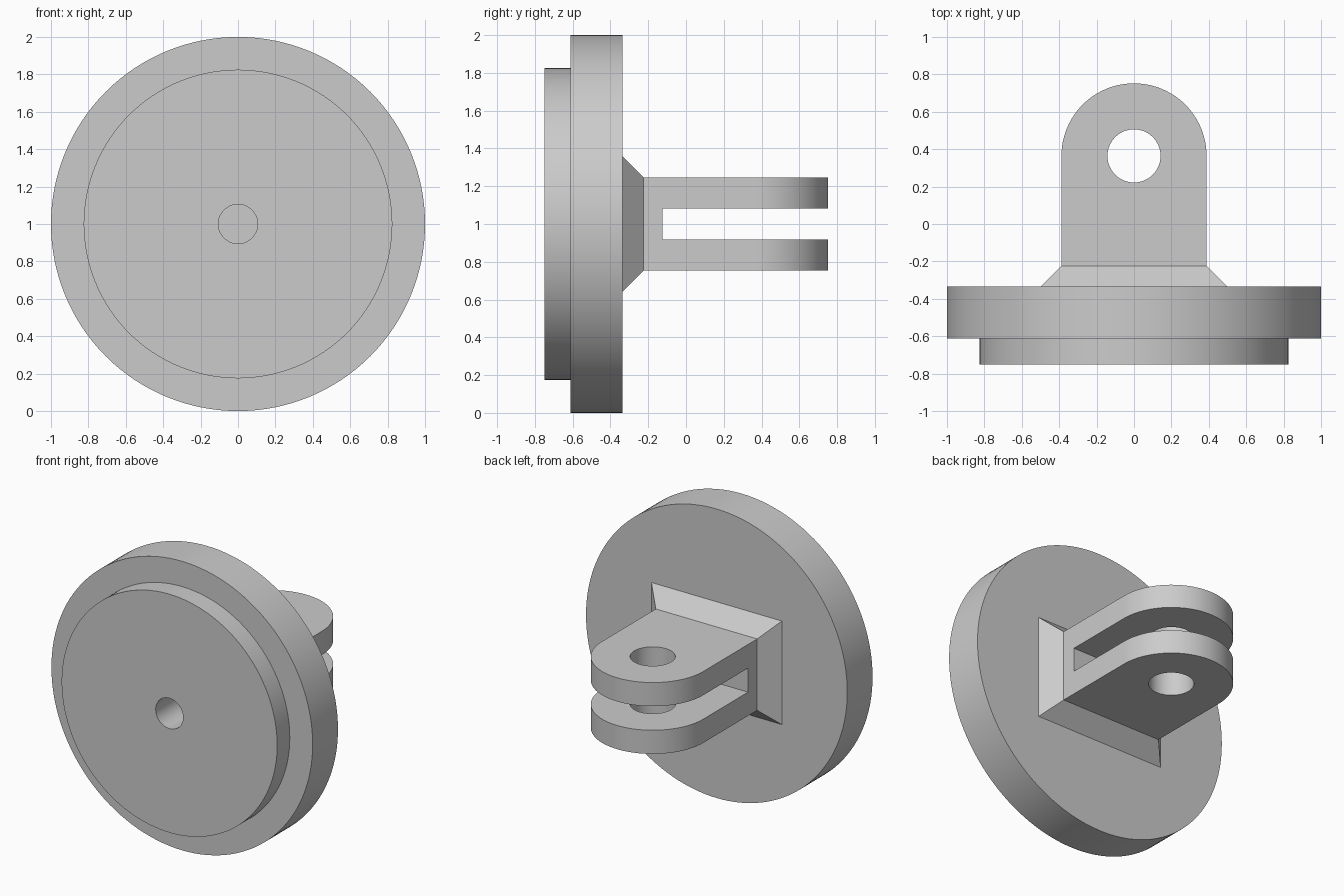
import bpy, bmesh
from math import sin, cos, pi, radians
from mathutils import Matrix, Vector

if "Cube" in bpy.data.objects:
    bpy.data.objects.remove(bpy.data.objects["Cube"])

grey = bpy.data.materials.new("plain grey")
grey.use_nodes = True
colour = (0.6, 0.6, 0.6, 1)
grey.diffuse_color = colour
grey.node_tree.nodes["Principled BSDF"].inputs["Base Color"].default_value = colour


def finish(bm, name):
    bmesh.ops.recalc_face_normals(bm, faces=bm.faces)
    mesh = bpy.data.meshes.new(name)
    bm.to_mesh(mesh)
    bm.free()
    mesh.materials.append(grey)
    obj = bpy.data.objects.new(name, mesh)
    bpy.context.collection.objects.link(obj)
    return obj


def activate(obj):
    bpy.ops.object.select_all(action='DESELECT')
    obj.select_set(True)
    bpy.context.view_layer.objects.active = obj


def smooth(obj):
    activate(obj)
    bpy.ops.object.shade_smooth_by_angle(angle=radians(30))


def cut(obj, cutter):
    mod = obj.modifiers.new("cut", 'BOOLEAN')
    mod.operation = 'DIFFERENCE'
    mod.solver = 'EXACT'
    mod.object = cutter
    activate(obj)
    bpy.ops.object.modifier_apply(modifier=mod.name)
    bpy.data.objects.remove(cutter)


MID = 1.0          # height of the shared axis
BACK = -0.335      # rear face of the disc

# Stepped disc with a blind centre hole, turned about the y axis
profile = [(0, -0.4), (0.105, -0.4), (0.105, -0.75), (0.825, -0.75),
           (0.825, -0.612), (1, -0.612), (1, BACK), (0, BACK)]
bm = bmesh.new()
verts = [bm.verts.new((r, y, MID)) for r, y in profile]
edges = [bm.edges.new(pair) for pair in zip(verts, verts[1:])]
bmesh.ops.spin(bm, geom=verts + edges, cent=(0, 0, MID), axis=(0, 1, 0),
               angle=2 * pi, steps=128)
bmesh.ops.remove_doubles(bm, verts=bm.verts, dist=0.0001)
smooth(finish(bm, "stepped_disc"))

# Round-ended bracket block
HALF_W, HALF_H, ROOT, PIVOT = 0.388, 0.247, -0.224, 0.364
steps = 48
outline = [(-HALF_W, ROOT), (HALF_W, ROOT)]
outline += [(HALF_W * cos(pi * i / steps), PIVOT + HALF_W * sin(pi * i / steps))
            for i in range(steps + 1)]
bm = bmesh.new()
base = bm.faces.new([bm.verts.new((x, y, MID - HALF_H)) for x, y in outline])
top = bmesh.ops.extrude_face_region(bm, geom=[base], use_keep_orig=True)["geom"]
bmesh.ops.translate(bm, vec=(0, 0, 2 * HALF_H),
                    verts=[v for v in top if isinstance(v, bmesh.types.BMVert)])

# Flared foot grown from the root face
root = next(f for f in bm.faces if all(abs(v.co.y - ROOT) < 0.001 for v in f.verts))
foot = bmesh.ops.extrude_face_region(bm, geom=[root])["geom"]
flare = ROOT - BACK
for v in foot:
    if isinstance(v, bmesh.types.BMVert):
        v.co += Vector((flare if v.co.x > 0 else -flare, -flare,
                        flare if v.co.z > MID else -flare))
if root.is_valid:
    bmesh.ops.delete(bm, geom=[root], context='FACES_ONLY')
bracket = finish(bm, "forked_bracket")

# Slot between the two prongs
bm = bmesh.new()
bmesh.ops.create_cube(bm, size=1)
bmesh.ops.scale(bm, vec=(2, 1, 0.166), verts=bm.verts)
bmesh.ops.translate(bm, vec=(0, 0.5 - 0.124, MID), verts=bm.verts)
cut(bracket, finish(bm, "slot_cutter"))

# Pin hole through both prongs
bm = bmesh.new()
bmesh.ops.create_cone(bm, cap_ends=True, segments=64, radius1=0.142, radius2=0.142,
                      depth=1, matrix=Matrix.Translation((0, PIVOT, MID)))
cut(bracket, finish(bm, "pin_hole_cutter"))
smooth(bracket)
